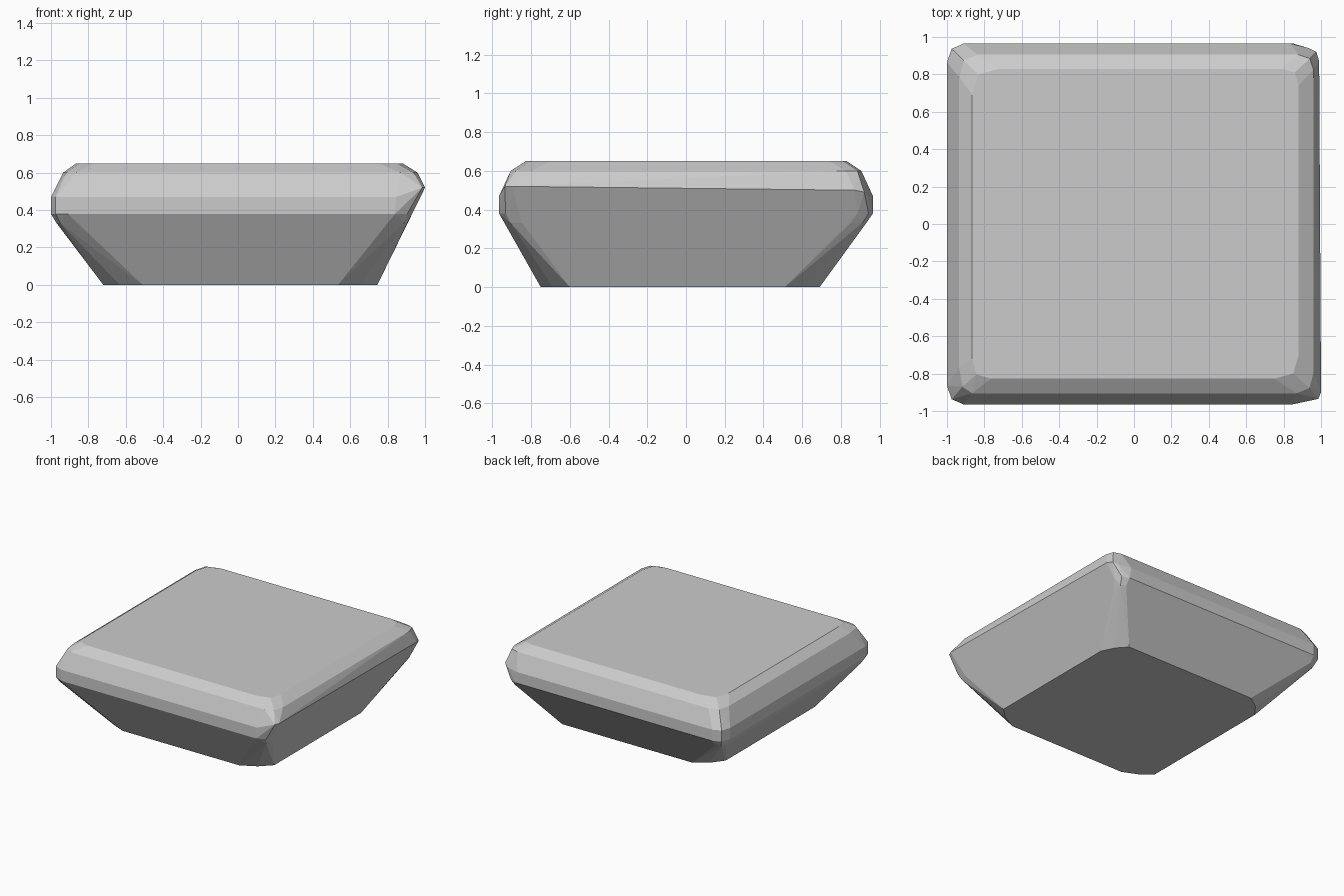
import bpy, bmesh, math

if "Cube" in bpy.data.objects:
    bpy.data.objects.remove(bpy.data.objects["Cube"])

# Each ring: height, (x min, x max, y min, y max), corner softness,
# corner cuts (dx, dy) in order front-left, front-right, back-right, back-left
RINGS = [
    (0.00, (-0.72, 0.745, -0.75, 0.69), 0.42,
     [(0.21, 0.13), (0.21, 0.15), (0.12, 0.18), (0.18, 0.17)]),
    (0.33, (-0.97, 0.905, -0.925, 0.93), 0.25,
     [(0.08, 0.08), (0.07, 0.08), (0.05, 0.08), (0.06, 0.06)]),
    (0.38, (-1.00, 0.930, -0.965, 0.965), 0.28,
     [(0.09, 0.10), (0.09, 0.12), (0.08, 0.08), (0.09, 0.10)]),
    (0.47, (-1.00, 0.975, -0.965, 0.965), 0.28,
     [(0.09, 0.10), (0.13, 0.10), (0.14, 0.09), (0.09, 0.10)]),
    (0.60, (-0.935, 0.96, -0.905, 0.905), 0.25,
     [(0.07, 0.14), (0.09, 0.11), (0.08, 0.08), (0.10, 0.12)]),
    (0.65, (-0.865, 0.88, -0.827, 0.83), 0.22,
     [(0.10, 0.105), (0.13, 0.125), (0.09, 0.09), (0.145, 0.14)]),
]

# Sharp ridge along the right side
RIDGE = [(1.0, -0.90, 0.52), (0.985, -0.935, 0.52),
         (0.99, 0.87, 0.50), (0.975, 0.92, 0.49)]


def ring_points(z, box, soft, cuts):
    x0, x1, y0, y1 = box
    corners = [(x0, y0, 1, 1), (x1, y0, -1, 1), (x1, y1, -1, -1), (x0, y1, 1, -1)]
    pts = []
    for (cx, cy, sx, sy), (dx, dy) in zip(corners, cuts):
        pts.append((cx + sx * dx, cy, z))
        pts.append((cx + sx * dx * soft, cy + sy * dy * soft, z))
        pts.append((cx, cy + sy * dy, z))
    return pts


# Faceted slab: skin wrapped around the rings and ridge
bm = bmesh.new()
for ring in RINGS:
    for p in ring_points(*ring):
        bm.verts.new(p)
for p in RIDGE:
    bm.verts.new(p)
hull = bmesh.ops.convex_hull(bm, input=bm.verts[:])
loose = [v for v in bm.verts if not v.link_faces]
bmesh.ops.delete(bm, geom=loose, context='VERTS')
bmesh.ops.dissolve_limit(bm, angle_limit=math.radians(2), verts=bm.verts[:], edges=bm.edges[:])
bmesh.ops.recalc_face_normals(bm, faces=bm.faces[:])

mesh = bpy.data.meshes.new("stone_slab")
bm.to_mesh(mesh)
bm.free()
slab = bpy.data.objects.new("stone_slab", mesh)
bpy.context.collection.objects.link(slab)
